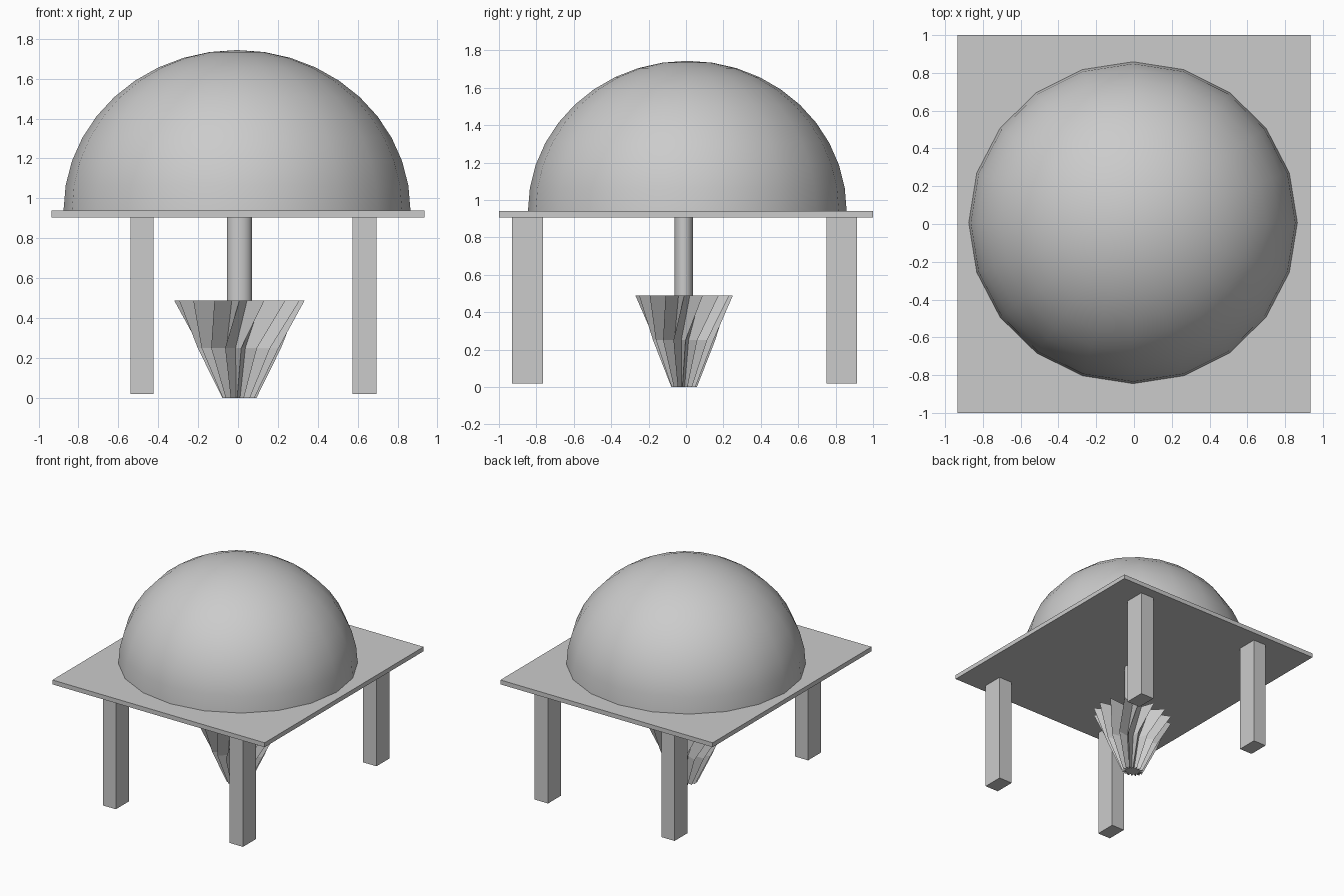
import bpy, bmesh
from math import pi, sin, cos, radians
from mathutils import Matrix, Vector

if "Cube" in bpy.data.objects:
    bpy.data.objects.remove(bpy.data.objects["Cube"])


def finish(name, bm, smooth=False):
    bmesh.ops.recalc_face_normals(bm, faces=bm.faces[:])
    mesh = bpy.data.meshes.new(name)
    bm.to_mesh(mesh)
    bm.free()
    obj = bpy.data.objects.new(name, mesh)
    bpy.context.collection.objects.link(obj)
    if smooth:
        bpy.ops.object.select_all(action='DESELECT')
        obj.select_set(True)
        bpy.context.view_layer.objects.active = obj
        bpy.ops.object.shade_smooth_by_angle(angle=radians(35))
    return obj


def box(name, lo, hi):
    lo, hi = Vector(lo), Vector(hi)
    bm = bmesh.new()
    bmesh.ops.create_cube(bm, size=1, matrix=Matrix.Translation((lo + hi) / 2)
                          @ Matrix.Diagonal((*(hi - lo), 1)))
    return finish(name, bm)


# Table plate
box("plate", (-0.935, -1, 0.905), (0.935, 1, 0.94))

# Four legs
for side, x0, x1 in (("left", -0.54, -0.425), ("right", 0.575, 0.695)):
    for end, y0, y1 in (("front", -0.93, -0.765), ("back", 0.75, 0.915)):
        box(f"{end}_{side}_leg", (x0, y0, 0.02), (x1, y1, 0.905))

# Dome: upper half of a 20-sided sphere, slightly flattened
bm = bmesh.new()
bmesh.ops.create_uvsphere(bm, u_segments=20, v_segments=20, radius=1)
bmesh.ops.delete(bm, geom=[v for v in bm.verts if v.co.z < -0.01], context='VERTS')
bmesh.ops.transform(bm, verts=bm.verts[:], matrix=Matrix.Translation((-0.005, 0.007, 0.94))
                    @ Matrix.Diagonal((0.87, 0.852, 0.804, 1)))
finish("dome", bm, smooth=True)

# Elliptical shaft
bm = bmesh.new()
bmesh.ops.create_cone(bm, cap_ends=True, segments=32, radius1=1, radius2=1, depth=0.43,
                      matrix=Matrix.Translation((0.007, -0.012, 0.695))
                      @ Matrix.Diagonal((0.0625, 0.05, 1, 1)))
finish("shaft", bm, smooth=True)

# Fluted, twisted cone: star rings given as (height, scale, twist in degrees)
BLADES, VALLEY = 16, 0.6
bm = bmesh.new()
rings = []
for z, scale, twist in ((0, 0.265, -30), (0.25, 0.64, -20), (0.488, 1, 0)):
    ring = []
    for i in range(BLADES * 2):
        a = pi * i / BLADES + radians(twist)
        r = scale * (VALLEY if i % 2 else 1)
        ring.append(bm.verts.new((0.007 + 0.327 * r * cos(a), -0.01 + 0.26 * r * sin(a), z)))
    rings.append(ring)
for low, high in zip(rings, rings[1:]):
    for i in range(BLADES * 2):
        j = (i + 1) % (BLADES * 2)
        bm.faces.new((low[i], low[j], high[j], high[i]))
bm.faces.new(rings[0][::-1])
bm.faces.new(rings[-1])
finish("fluted_cone", bm)
